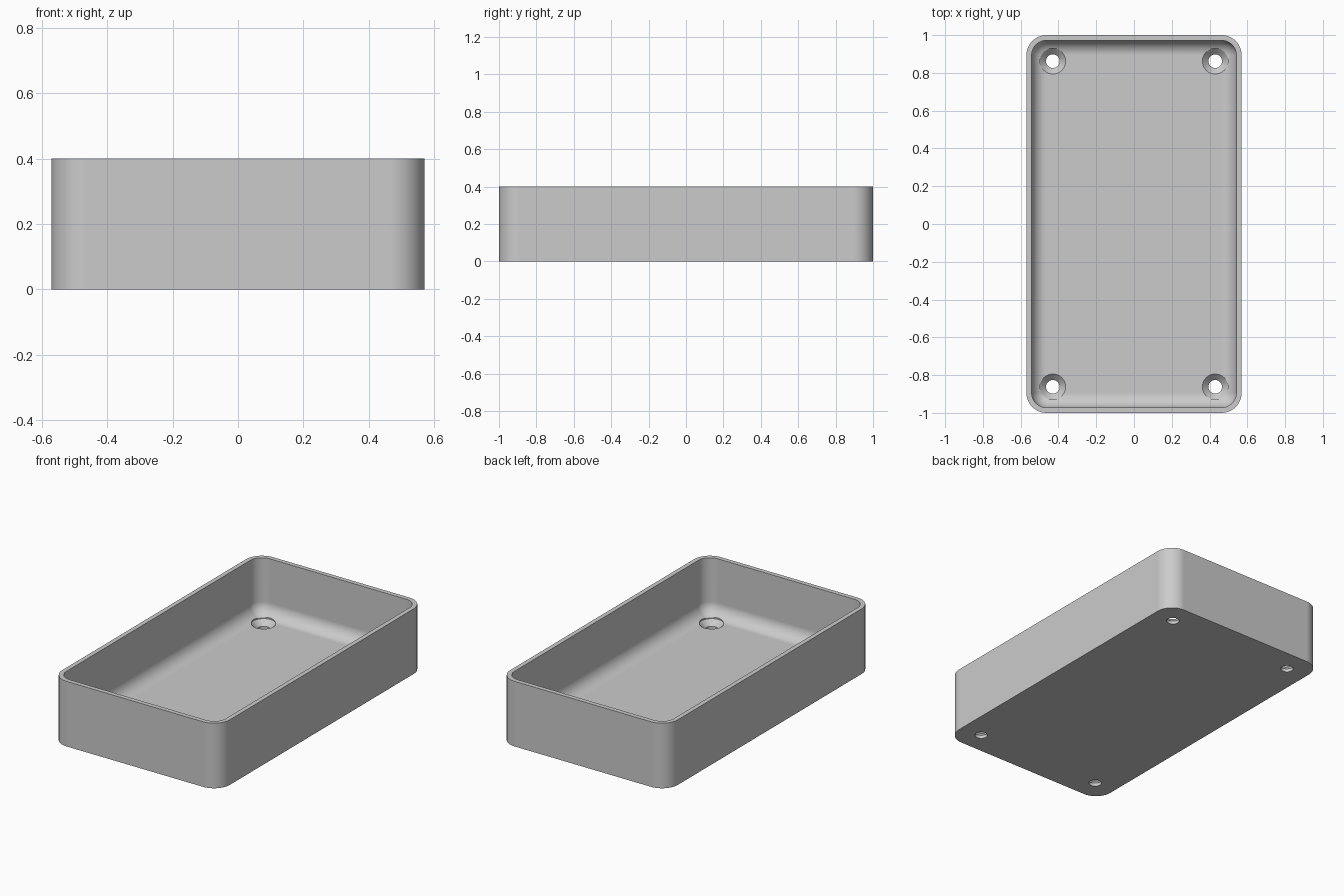
import bpy, bmesh, math

HALF_X, HALF_Y, HEIGHT = 0.57, 1.0, 0.4
WALL, FLOOR, RADIUS, FILLET = 0.028, 0.052, 0.107, 0.079
STEPS = 12

cube = bpy.data.objects.get("Cube")
if cube:
    bpy.data.objects.remove(cube, do_unlink=True)

grey = bpy.data.materials.new("light_grey")
grey.use_nodes = True
colour = (0.6, 0.6, 0.6, 1)
grey.diffuse_color = colour
grey.node_tree.nodes["Principled BSDF"].inputs["Base Color"].default_value = colour


def rounded_loop(bm, inset, z):
    """Ring of vertices around a rounded rectangle."""
    r = RADIUS - inset
    cx, cy = HALF_X - RADIUS, HALF_Y - RADIUS
    ring = []
    for q, (sx, sy) in enumerate([(1, 1), (-1, 1), (-1, -1), (1, -1)]):
        for i in range(STEPS + 1):
            a = (q + i / STEPS) * math.pi / 2
            ring.append(bm.verts.new((sx * cx + r * math.cos(a),
                                      sy * cy + r * math.sin(a), z)))
    return ring


def circle_loop(bm, x, y, r, z, sides=48):
    return [bm.verts.new((x + r * math.cos(2 * math.pi * i / sides),
                          y + r * math.sin(2 * math.pi * i / sides), z))
            for i in range(sides)]


def skin(bm, rings):
    """Bridge successive rings and close both ends."""
    for lo, hi in zip(rings, rings[1:]):
        n = len(lo)
        for i in range(n):
            j = (i + 1) % n
            bm.faces.new((lo[i], lo[j], hi[j], hi[i]))
    bm.faces.new(rings[0][::-1])
    bm.faces.new(rings[-1])


def finish(bm, name):
    bmesh.ops.recalc_face_normals(bm, faces=bm.faces)
    mesh = bpy.data.meshes.new(name)
    bm.to_mesh(mesh)
    bm.free()
    mesh.materials.append(grey)
    obj = bpy.data.objects.new(name, mesh)
    bpy.context.collection.objects.link(obj)
    return obj


# Tray: outer wall, rim, inner wall, filleted floor
bm = bmesh.new()
rings = [rounded_loop(bm, 0, 0), rounded_loop(bm, 0, HEIGHT),
         rounded_loop(bm, WALL, HEIGHT)]
for i in range(STEPS + 1):
    a = i / STEPS * math.pi / 2
    rings.append(rounded_loop(bm, WALL + FILLET * (1 - math.cos(a)) * 0.99,
                              FLOOR + FILLET * (1 - math.sin(a))))
skin(bm, rings)
tray = finish(bm, "tray")

# Countersunk screw holes in the four corners
bm = bmesh.new()
for x in (-0.43, 0.43):
    for y in (-0.862, 0.862):
        skin(bm, [circle_loop(bm, x, y, r, z) for r, z in
                  ((0.036, -0.05), (0.036, 0.02), (0.068, FLOOR), (0.068, 0.15))])
cutter = finish(bm, "screw_hole_cutter")
cutter.hide_render = True

cut = tray.modifiers.new("screw_holes", 'BOOLEAN')
cut.operation = 'DIFFERENCE'
cut.solver = 'EXACT'
cut.object = cutter
bpy.ops.object.select_all(action='DESELECT')
bpy.context.view_layer.objects.active = tray
tray.select_set(True)
bpy.ops.object.modifier_apply(modifier=cut.name)
bpy.data.objects.remove(cutter, do_unlink=True)

# Smooth corners and fillets, flat walls and floor
bpy.ops.object.shade_smooth_by_angle(angle=math.radians(30))
weighted = tray.modifiers.new("flat_walls", 'WEIGHTED_NORMAL')
weighted.keep_sharp = True
